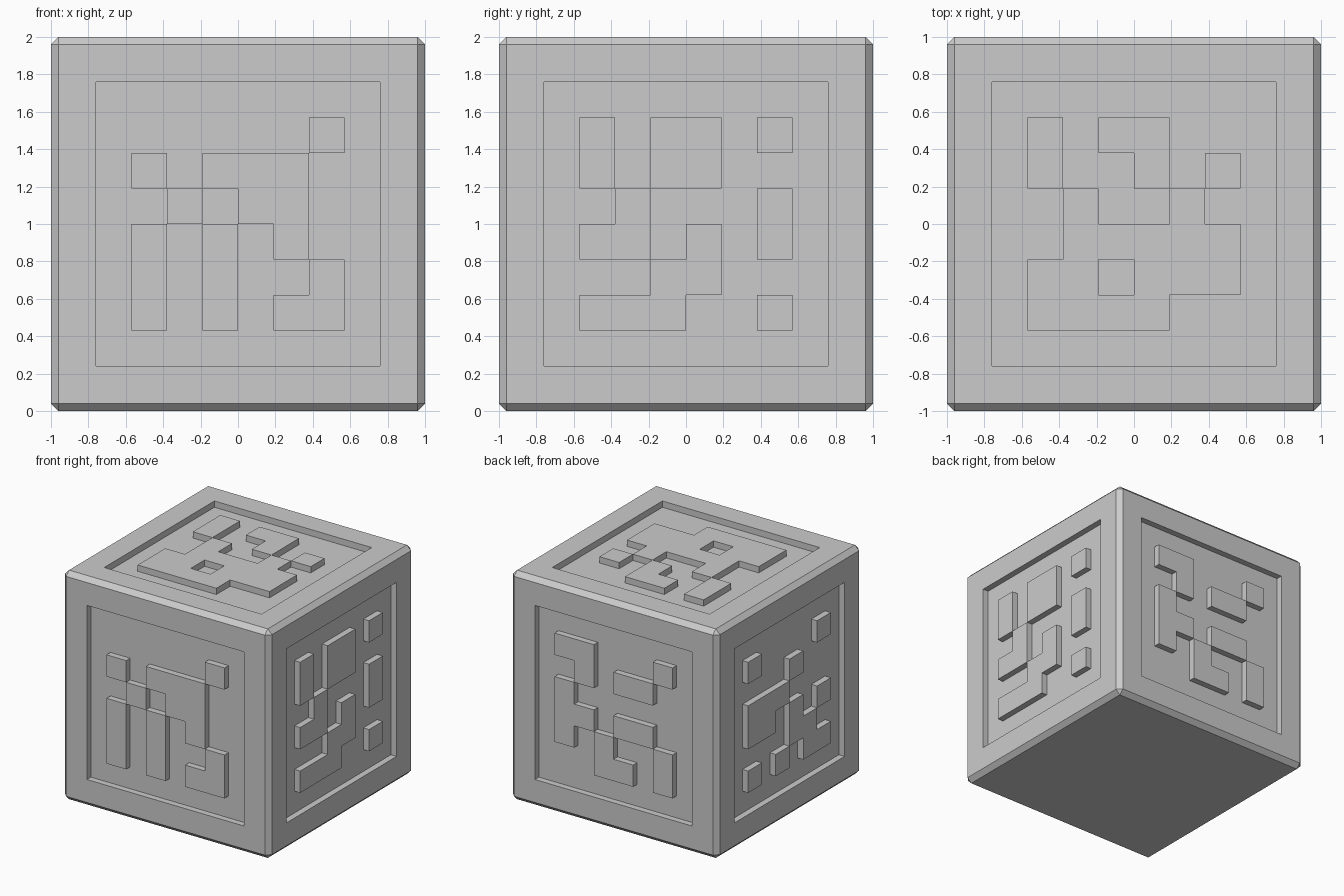
import bpy
import bmesh
from mathutils import Matrix, Vector

DEPTH = 0.055      # panel recess depth, tiles rise back to the surface
PANEL = 0.76       # half width of each recessed panel
CHAMFER = 0.04
CELL = 0.19        # pattern cell size
GRID = 6

# Remove the default cube
default = bpy.data.objects.get("Cube")
if default:
    bpy.data.objects.remove(default, do_unlink=True)

# Single grey material
grey = bpy.data.materials.new("plain_grey")
grey.use_nodes = True
colour = (0.6, 0.6, 0.6, 1)
grey.diffuse_color = colour
grey.node_tree.nodes["Principled BSDF"].inputs["Base Color"].default_value = colour


def make_object(name, bm, matrix):
    """Turn a bmesh into a flat shaded grey object."""
    mesh = bpy.data.meshes.new(name)
    bm.to_mesh(mesh)
    bm.free()
    mesh.materials.append(grey)
    obj = bpy.data.objects.new(name, mesh)
    obj.matrix_world = matrix
    bpy.context.collection.objects.link(obj)
    return obj


def build_body():
    """Chamfered cube with a recessed square panel on all sides but the base."""
    bm = bmesh.new()
    bmesh.ops.create_cube(bm, size=2)
    bmesh.ops.bevel(bm, geom=bm.edges[:], offset=CHAMFER, offset_type='OFFSET',
                    segments=1, profile=0.5, affect='EDGES')
    bm.normal_update()
    sides = [f for f in bm.faces if f.calc_area() > 3 and f.normal.z > -0.5]
    bmesh.ops.inset_individual(bm, faces=sides, thickness=1 - CHAMFER - PANEL,
                               use_even_offset=True)
    bm.normal_update()
    floors = bmesh.ops.extrude_discrete_faces(bm, faces=sides)["faces"]
    for face in floors:
        inward = -face.normal.copy() * DEPTH
        bmesh.ops.translate(bm, verts=face.verts[:], vec=inward)
    bmesh.ops.recalc_face_normals(bm, faces=bm.faces[:])
    return make_object("cube_body", bm, Matrix.Translation((0, 0, 1)))


def build_tiles(name, right, up, rows):
    """Raised tiles: marked cells of a square grid, pulled out to the surface."""
    right, up = Vector(right), Vector(up)
    normal = right.cross(up)
    bm = bmesh.new()
    half = GRID / 2
    points = [[bm.verts.new(((c - half) * CELL, (half - r) * CELL, 1 - DEPTH))
               for c in range(GRID + 1)] for r in range(GRID + 1)]
    for r, row in enumerate(rows.split()):
        for c, mark in enumerate(row):
            if mark == "#":
                bm.faces.new((points[r + 1][c], points[r + 1][c + 1],
                              points[r][c + 1], points[r][c]))
    base = bm.faces[:]
    result = bmesh.ops.extrude_face_region(bm, geom=base, use_keep_orig=False)
    raised = [g for g in result["geom"] if isinstance(g, bmesh.types.BMVert)]
    bmesh.ops.translate(bm, verts=raised, vec=(0, 0, DEPTH))
    loose = [v for v in bm.verts if not v.link_faces]
    bmesh.ops.delete(bm, geom=loose, context='VERTS')
    # Merge the cells into clean flat shapes
    bm.normal_update()
    bmesh.ops.dissolve_limit(bm, angle_limit=0.01, verts=bm.verts[:],
                             edges=bm.edges[:])
    turn = Matrix((right, up, normal)).transposed().to_4x4()
    return make_object(name, bm, Matrix.Translation((0, 0, 1)) @ turn)


build_body()

# Tile pattern of each side, as seen facing it
build_tiles("front_tiles", (1, 0, 0), (0, 0, 1), """
    .....#
    #.###.
    .#.##.
    #.#.#.
    #.#..#
    #.#.##""")

build_tiles("left_tiles", (0, 1, 0), (0, 0, 1), """
    #.##.#
    #.##..
    .#...#
    ##.#.#
    ..##..
    ###..#""")

build_tiles("back_tiles", (-1, 0, 0), (0, 0, 1), """
    ##...#
    .#.##.
    #.....
    ##.##.
    #.#..#
    ..##.#""")

build_tiles("right_tiles", (0, -1, 0), (0, 0, 1), """
    #....#
    ...#..
    ###...
    ##.#.#
    ...##.
    #.#.##""")

build_tiles("top_tiles", (1, 0, 0), (0, 1, 0), """
    #.##..
    #..#.#
    .#..#.
    .#####
    ##.###
    ####..""")
